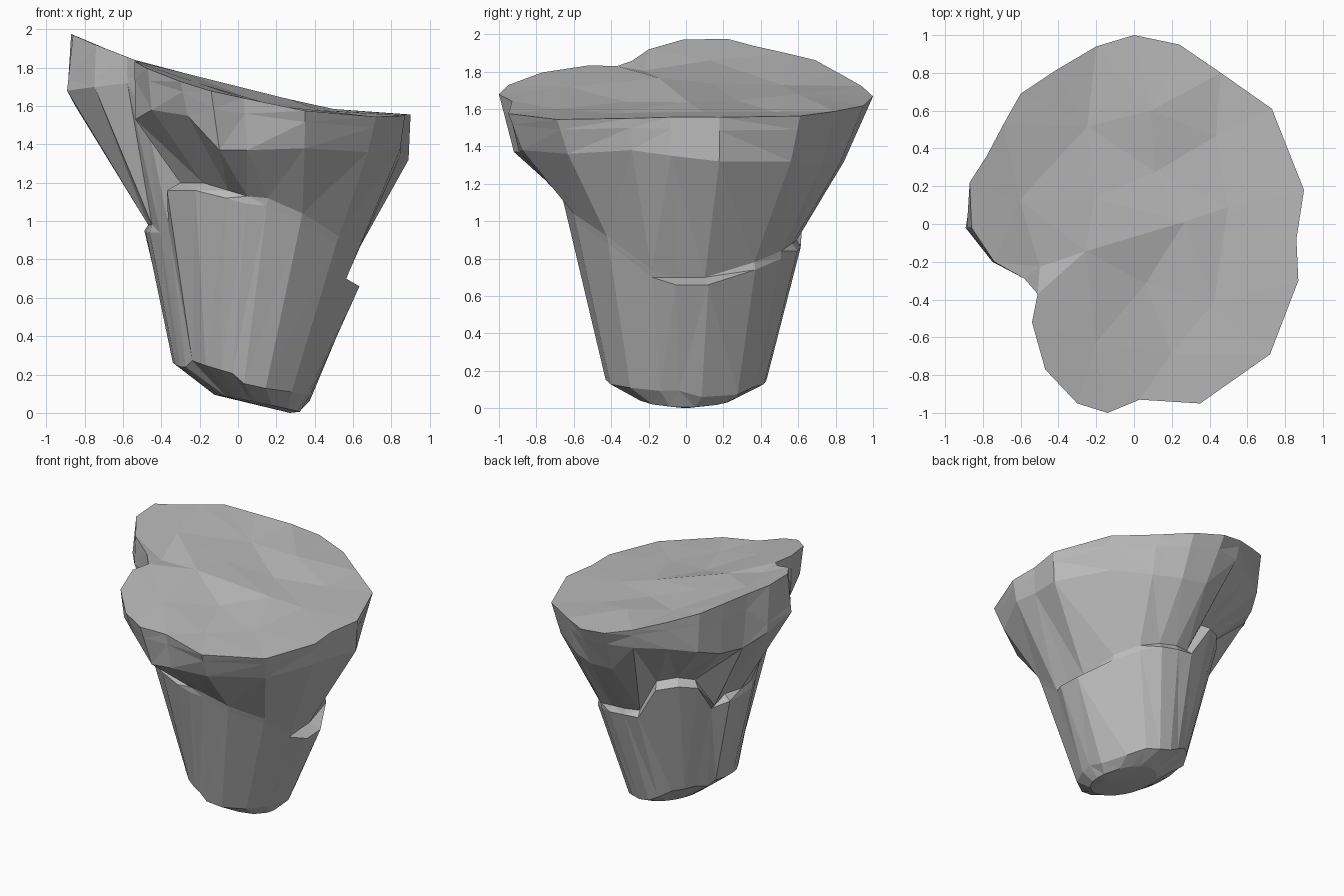
import bpy, bmesh, math, random
from mathutils import Vector
from mathutils.geometry import delaunay_2d_cdt

cube = bpy.data.objects.get("Cube")
if cube:
    bpy.data.objects.remove(cube)
random.seed(4)

# Columns around the rock: rim x, rim y, ledge height, ledge depth, shoulder height, shoulder reach
COLUMNS = [
    (.90, .18, .66, .10, 1.32, .97),
    (.73, .61, .74, .02, 1.32, .80),
    (.46, .80, .80, .01, 1.30, .76),
    (.24, .95, .84, .04, 1.30, .66),
    (0, 1.0, .86, .03, 1.32, .62),
    (-.20, .94, .87, .05, 1.57, .92),
    (-.42, .81, 1.13, .08, 1.57, .92),
    (-.60, .69, 1.16, .08, 1.55, .92),
    (-.69, .53, 1.13, .07, 1.5, .90),
    (-.78, .36, .90, -.04, 1.5, .86),
    (-.87, .22, .95, .06, 1.60, .95),
    (-.86, -.02, .94, .02, 1.68, 1.08),
    (-.74, -.20, .94, .02, 1.70, 1.03),
    (-.58, -.29, .94, 0, 1.72, .98),
    (-.51, -.37, .95, 0, 1.55, .80),
    (-.54, -.52, 1.16, .10, 1.53, .98),
    (-.47, -.77, 1.16, .08, 1.58, .93),
    (-.30, -.95, 1.12, .04, 1.55, .85),
    (-.14, -1.0, 1.09, .01, 1.37, .77),
    (.03, -.93, 1.08, 0, 1.37, .86),
    (.35, -.95, 1.0, 0, 1.38, .79),
    (.72, -.69, .88, 0, 1.36, .78),
    (.87, -.30, .70, 0, 1.38, .92),
    (.86, -.08, .66, .10, 1.35, .97),
]


def top_height(x, y):
    """Sloping, slightly dished top."""
    return 1.69 - .24 * x + .1 * x * x - .035 * y * y + .012 * y


def stem(angle, z, grow=0):
    """Point on the tapering oval stem at height z."""
    t = (z - .2) / .8
    return Vector((.02 + .1 * t + (.36 + .24 * t + grow) * math.cos(angle),
                   (.43 + .2 * t + grow) * math.sin(angle), z))


def column(x, y, ledge, depth, shoulder, reach):
    """One vertical profile, from the underside to the rim."""
    a = math.atan2(y, x)
    foot = stem(a, .2)
    foot.z = .18 - .28 * foot.x + random.uniform(-.03, .03)
    under = Vector((.1 + .62 * (foot.x - .02), foot.y * .6, 0))
    under.z = .07 - .2 * under.x + .08 * under.y ** 2
    outer = stem(a, ledge, depth * .6)
    inner = stem(a, ledge + .04, -depth * .4)
    rim = Vector((x, y, top_height(x, y)))
    bulge = inner.lerp(rim, reach)
    bulge.z = shoulder
    lip = bulge.lerp(rim, .2 if shoulder > 1.58 else .7)
    return [under, foot, outer, inner, bulge, lip, rim]


profiles = [column(*c) for c in COLUMNS]
count = len(profiles)
bm = bmesh.new()
grid = [[bm.verts.new(p) for p in prof] for prof in profiles]

# Stem, ledges and overhang
for i in range(count):
    a, b = grid[i], grid[(i + 1) % count]
    for k in range(len(a) - 1):
        bm.faces.new((a[k], b[k], b[k + 1], a[k + 1]))

# Blunt underside
tip = bm.verts.new((.27, 0, 0))
for i in range(count):
    bm.faces.new((tip, grid[(i + 1) % count][0], grid[i][0]))

# Faceted top
flat = [Vector(c[:2]) for c in COLUMNS]
for ring, n in ((.68, 9), (.33, 5)):
    for k in range(n):
        a = math.tau * k / n + random.uniform(-.2, .2)
        r = ring * random.uniform(.85, 1.1)
        flat.append(Vector((r * math.cos(a) * .85, r * math.sin(a))))
points, _, faces, *_ = delaunay_2d_cdt(flat, [], [list(range(count))], 1, 1e-5)
cap = []
for i, p in enumerate(points):
    bump = 0 if i < count else random.uniform(-.035, .015)
    cap.append(bm.verts.new((p.x, p.y, top_height(p.x, p.y) + bump)))
for f in faces:
    bm.faces.new([cap[i] for i in f])

bmesh.ops.remove_doubles(bm, verts=bm.verts, dist=.0005)
bmesh.ops.triangulate(bm, faces=bm.faces)
bmesh.ops.recalc_face_normals(bm, faces=bm.faces)

mesh = bpy.data.meshes.new("rock")
bm.to_mesh(mesh)
bm.free()

# Stone colour
stone = bpy.data.materials.new("grey stone")
stone.use_nodes = True
colour = (.5, .5, .5, 1)
stone.diffuse_color = colour
stone.node_tree.nodes["Principled BSDF"].inputs["Base Color"].default_value = colour
mesh.materials.append(stone)
bpy.context.collection.objects.link(bpy.data.objects.new("rock", mesh))
